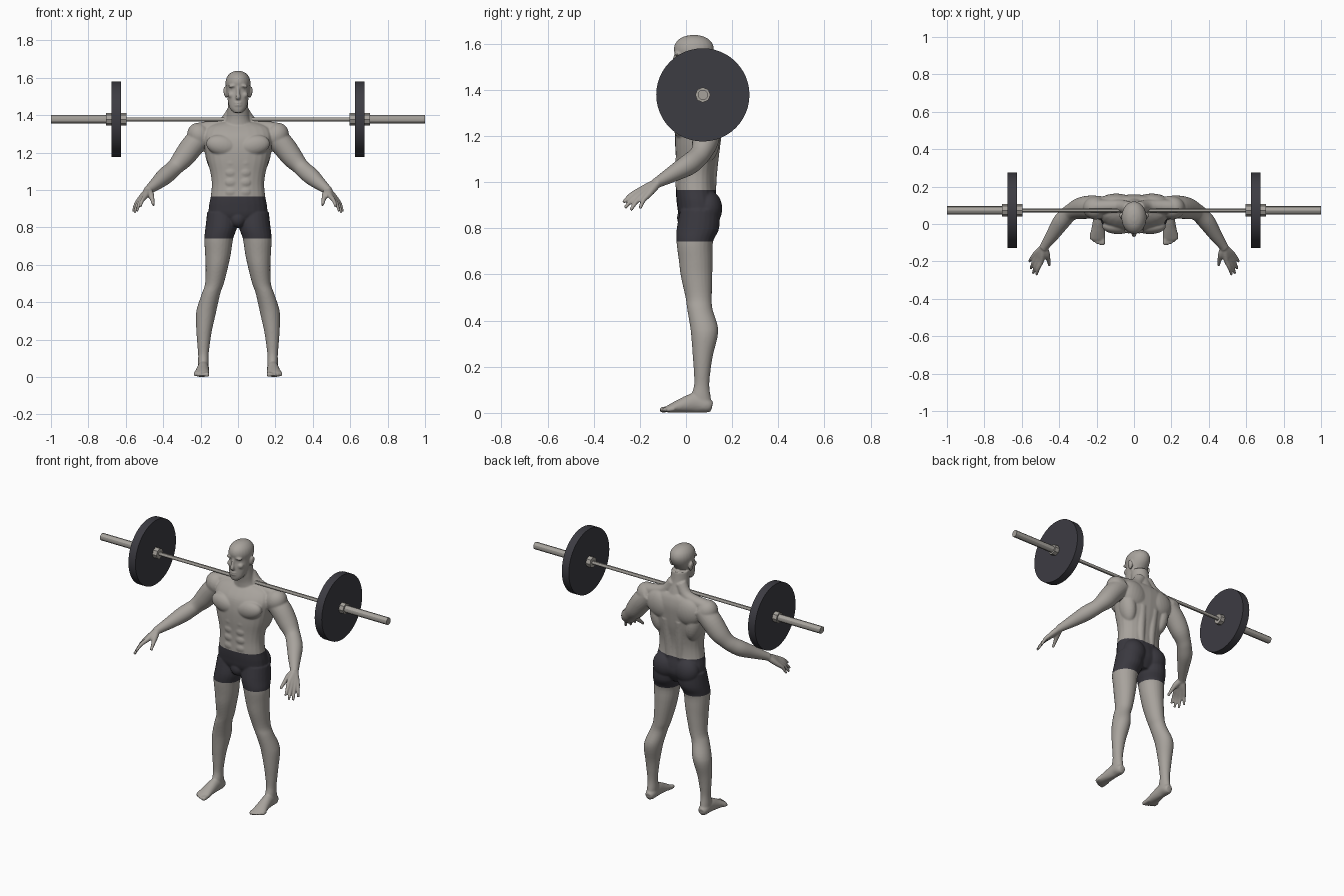
import bpy
import bmesh
import math
from mathutils import Matrix, Vector

default_cube = bpy.data.objects.get("Cube")
if default_cube:
    bpy.data.objects.remove(default_cube, do_unlink=True)


def make_material(name, red, green, blue):
    material = bpy.data.materials.new(name)
    material.use_nodes = True
    colour = (red, green, blue, 1)
    material.diffuse_color = colour
    shader = next(n for n in material.node_tree.nodes if n.type == 'BSDF_PRINCIPLED')
    shader.inputs["Base Color"].default_value = colour
    return material


skin = make_material("warm grey skin", .39, .365, .335)
shorts_cloth = make_material("dark shorts cloth", .042, .04, .05)
steel = make_material("grey steel", .38, .36, .33)
rubber = make_material("black rubber", .046, .045, .055)


def add_object(name, mesh, materials):
    obj = bpy.data.objects.new(name, mesh)
    bpy.context.collection.objects.link(obj)
    for material in materials:
        mesh.materials.append(material)
    return obj


def blend(a, b, c, d, t):
    """Catmull-Rom interpolation between b and c."""
    return b + t / 2 * (c - a + t * (2 * a - 5 * b + 4 * c - d + t * (3 * (b - c) + d - a)))


def loft(bm, stations, flat=False, power=2, steps=4, sides=24):
    """Closed tube through stations of x, y, z, half width and optional half depth."""
    keys = [s if len(s) == 5 else (*s, s[-1]) for s in stations]
    padded = [keys[0]] + keys + [keys[-1]]
    rows = []
    for i in range(len(keys) - 1):
        for step in range(steps):
            rows.append([blend(*values, step / steps) for values in zip(*padded[i:i + 4])])
    rows.append(keys[-1])
    centres = [Vector(row[:3]) for row in rows]
    rings = []
    for i, row in enumerate(rows):
        across, depth = Vector((1, 0, 0)), Vector((0, 1, 0))
        if not flat:
            along = centres[min(i + 1, len(rows) - 1)] - centres[max(i - 1, 0)]
            across = along.cross(Vector((0, 0, 1))).normalized()
            depth = across.cross(along).normalized()
        ring = []
        for k in range(sides):
            angle = math.tau * k / sides
            c, s = math.cos(angle), math.sin(angle)
            u = math.copysign(abs(c) ** (2 / power), c) * row[3]
            v = math.copysign(abs(s) ** (2 / power), s) * row[4]
            ring.append(bm.verts.new(centres[i] + across * u + depth * v))
        rings.append(ring)
    for low, high in zip(rings, rings[1:]):
        for k in range(sides):
            n = (k + 1) % sides
            bm.faces.new((low[k], low[n], high[n], high[k]))
    bm.faces.new(rings[0][::-1])
    bm.faces.new(rings[-1])


def ball(bm, centre, radii, tilt=0):
    """Ellipsoid muscle, tilted about the front axis."""
    matrix = (Matrix.Translation(centre) @ Matrix.Rotation(math.radians(tilt), 4, 'Y')
              @ Matrix.Diagonal((*radii, 1)))
    bmesh.ops.create_uvsphere(bm, u_segments=24, v_segments=16, radius=1, matrix=matrix)


def build_leg(bm):
    loft(bm, [(.085, .06, .88, .08, .085), (.09, .052, .8, .084, .092),
              (.103, .038, .74, .077, .079), (.107, .042, .66, .069, .073),
              (.113, .046, .59, .06, .068), (.126, .055, .5, .05, .057),
              (.143, .06, .45, .049, .055), (.163, .077, .38, .053, .06),
              (.173, .08, .33, .052, .057), (.181, .073, .25, .042, .044),
              (.184, .07, .18, .034, .036), (.185, .068, .12, .028, .033),
              (.185, .065, .07, .029, .042), (.186, .075, .02, .028, .04)], flat=True)
    ball(bm, (.078, .095, .885), (.076, .062, .08))
    # foot and toes
    loft(bm, [(.185, .112, .026, .02, .022), (.185, .09, .032, .03, .032),
              (.186, .04, .043, .031, .043), (.19, -.02, .031, .036, .031),
              (.195, -.07, .018, .042, .018), (.196, -.085, .014, .036, .013)])
    for toe in range(5):
        x = .166 + toe * .0155
        tip = -.113 + toe * toe * .0018
        size = .013 if toe == 0 else .0095
        loft(bm, [(x, -.05, .018, size), (x, tip + .015, .014, size),
                  (x, tip, .011, size * .7)], sides=12)


def build_arm(bm):
    loft(bm, [(.18, .09, 1.3, .06), (.24, .09, 1.24, .062), (.29, .083, 1.175, .057),
              (.33, .067, 1.13, .046), (.355, .048, 1.105, .045), (.39, .01, 1.075, .046),
              (.43, -.05, 1.04, .037), (.475, -.115, 1.003, .025), (.485, -.13, .995, .024)])
    ball(bm, (.206, .086, 1.292), (.064, .062, .07), 35)
    # fingers run from the wrist over the knuckles to the tips
    wrist = Vector((.48, -.12, 1))
    knuckles = Vector((.495, -.198, .965)), Vector((.53, -.163, .945))
    tips = [(.522, -.272, .912), (.54, -.265, .888), (.553, -.24, .878), (.56, -.2, .885)]
    for finger, tip in enumerate(tips):
        knuckle = knuckles[0].lerp(knuckles[1], finger / 3)
        middle = knuckle.lerp(Vector(tip), .5) + Vector((.003, -.003, .006))
        loft(bm, [(*wrist, .018), (*wrist.lerp(knuckle, .5), .018), (*knuckle, .014),
                  (*middle, .0105), (*tip, .0075)], sides=12)
    loft(bm, [(*wrist, .018), (.467, -.16, .977, .018), (.458, -.19, .95, .012),
              (.452, -.222, .918, .008)], sides=12)


def build_side_muscles(bm):
    # chest, flank, shoulder blade, neck slope, lower back
    ball(bm, (.085, -.012, 1.238), (.087, .042, .055), -12)
    ball(bm, (.125, .085, 1.19), (.05, .062, .11), 10)
    ball(bm, (.095, .115, 1.27), (.095, .048, .085), -15)
    loft(bm, [(.025, .085, 1.42, .035), (.08, .095, 1.352, .035), (.2, .09, 1.322, .04)])
    loft(bm, [(.038, .105, .95, .025), (.04, .108, 1.05, .028), (.045, .12, 1.2, .034)], flat=True)
    for row in range(4):
        ball(bm, (.036, -.031, .99 + row * .052), (.034, .015, .027))
    # brow, cheek, ear
    ball(bm, (.027, -.036, 1.557), (.026, .015, .009), 8)
    ball(bm, (.034, -.024, 1.508), (.02, .019, .018))
    ball(bm, (.068, .045, 1.522), (.009, .018, .03), 10)


def build_middle(bm):
    # trunk
    loft(bm, [(0, .055, .8, .06, .055), (0, .055, .86, .148, .086), (0, .05, .91, .156, .09),
              (0, .042, .965, .146, .086), (0, .042, 1.03, .14, .084),
              (0, .045, 1.09, .147, .088), (0, .05, 1.16, .165, .097),
              (0, .055, 1.23, .177, .1), (0, .064, 1.29, .185, .094),
              (0, .077, 1.335, .165, .072), (0, .085, 1.36, .11, .05)], flat=True, power=2.3)
    ball(bm, (0, -.003, .845), (.042, .036, .045))
    # neck
    loft(bm, [(0, .08, 1.33, .085, .065), (0, .072, 1.38, .064, .058),
              (0, .06, 1.43, .056, .055), (0, .052, 1.49, .052, .055)], flat=True)
    # head, nose, lips
    loft(bm, [(0, -.024, 1.413, .022, .02), (0, -.01, 1.433, .042, .04),
              (0, .0, 1.46, .051, .051), (0, .015, 1.5, .058, .065),
              (0, .032, 1.54, .063, .078), (0, .034, 1.575, .067, .087),
              (0, .034, 1.605, .059, .078), (0, .034, 1.627, .039, .052),
              (0, .034, 1.637, .014, .018)], flat=True)
    loft(bm, [(0, -.044, 1.552, .008), (0, -.053, 1.52, .009),
              (0, -.06, 1.498, .013, .011), (0, -.052, 1.488, .01)], sides=12)
    for height in (1.454, 1.466):
        ball(bm, (0, -.047, height), (.021, .01, .006))


# paired parts are built on the left and mirrored, then the middle is added
bm = bmesh.new()
for build in (build_leg, build_arm, build_side_muscles):
    build(bm)
copied = bmesh.ops.duplicate(bm, geom=bm.verts[:] + bm.edges[:] + bm.faces[:])["geom"]
bmesh.ops.scale(bm, vec=(-1, 1, 1), verts=[g for g in copied if isinstance(g, bmesh.types.BMVert)])
build_middle(bm)
bmesh.ops.recalc_face_normals(bm, faces=bm.faces[:])
rough_mesh = bpy.data.meshes.new("body")
bm.to_mesh(rough_mesh)
bm.free()

# fuse the parts into one smooth skin
body = add_object("body", rough_mesh, [])
remesh = body.modifiers.new("fuse", 'REMESH')
remesh.mode = 'VOXEL'
remesh.voxel_size = .005
relax = body.modifiers.new("relax", 'SMOOTH')
relax.factor = .5
relax.iterations = 5
bpy.context.view_layer.update()
fused = bpy.data.meshes.new_from_object(body.evaluated_get(bpy.context.evaluated_depsgraph_get()))
body.modifiers.clear()
body.data = fused
fused.materials.clear()
for material in (skin, shorts_cloth):
    fused.materials.append(material)

# shorts are cut in between the hem and the waist
HEM, WAIST = .742, .966
bm = bmesh.new()
bm.from_mesh(fused)
for height in (HEM, WAIST):
    bmesh.ops.bisect_plane(bm, geom=bm.verts[:] + bm.edges[:] + bm.faces[:],
                           plane_co=(0, 0, height), plane_no=(0, 0, 1))
for face in bm.faces:
    centre = face.calc_center_median()
    face.material_index = int(HEM < centre.z < WAIST and abs(centre.x) < .3)
    face.smooth = True
bm.to_mesh(fused)
bm.free()


def rod(name, start, end, radius, sides, material):
    """Cylinder lying along x at the height of the barbell."""
    bm = bmesh.new()
    matrix = Matrix.Translation(((start + end) / 2, .073, 1.378)) @ Matrix.Rotation(math.pi / 2, 4, 'Y')
    bmesh.ops.create_cone(bm, cap_ends=True, segments=sides, radius1=radius, radius2=radius,
                          depth=abs(end - start), matrix=matrix)
    mesh = bpy.data.meshes.new(name)
    bm.to_mesh(mesh)
    bm.free()
    obj = add_object(name, mesh, [material])
    bpy.ops.object.select_all(action='DESELECT')
    obj.select_set(True)
    bpy.context.view_layer.objects.active = obj
    bpy.ops.object.shade_smooth_by_angle()


# barbell
rod("bar", -.61, .61, .011, 12, steel)
for side, sign in (("left", 1), ("right", -1)):
    rod(side + "_sleeve", sign * .6, sign, .022, 12, steel)
    rod(side + "_inner_collar", sign * .597, sign * .626, .033, 8, steel)
    rod(side + "_plate", sign * .626, sign * .675, .202, 48, rubber)
    rod(side + "_outer_collar", sign * .675, sign * .705, .033, 8, steel)
